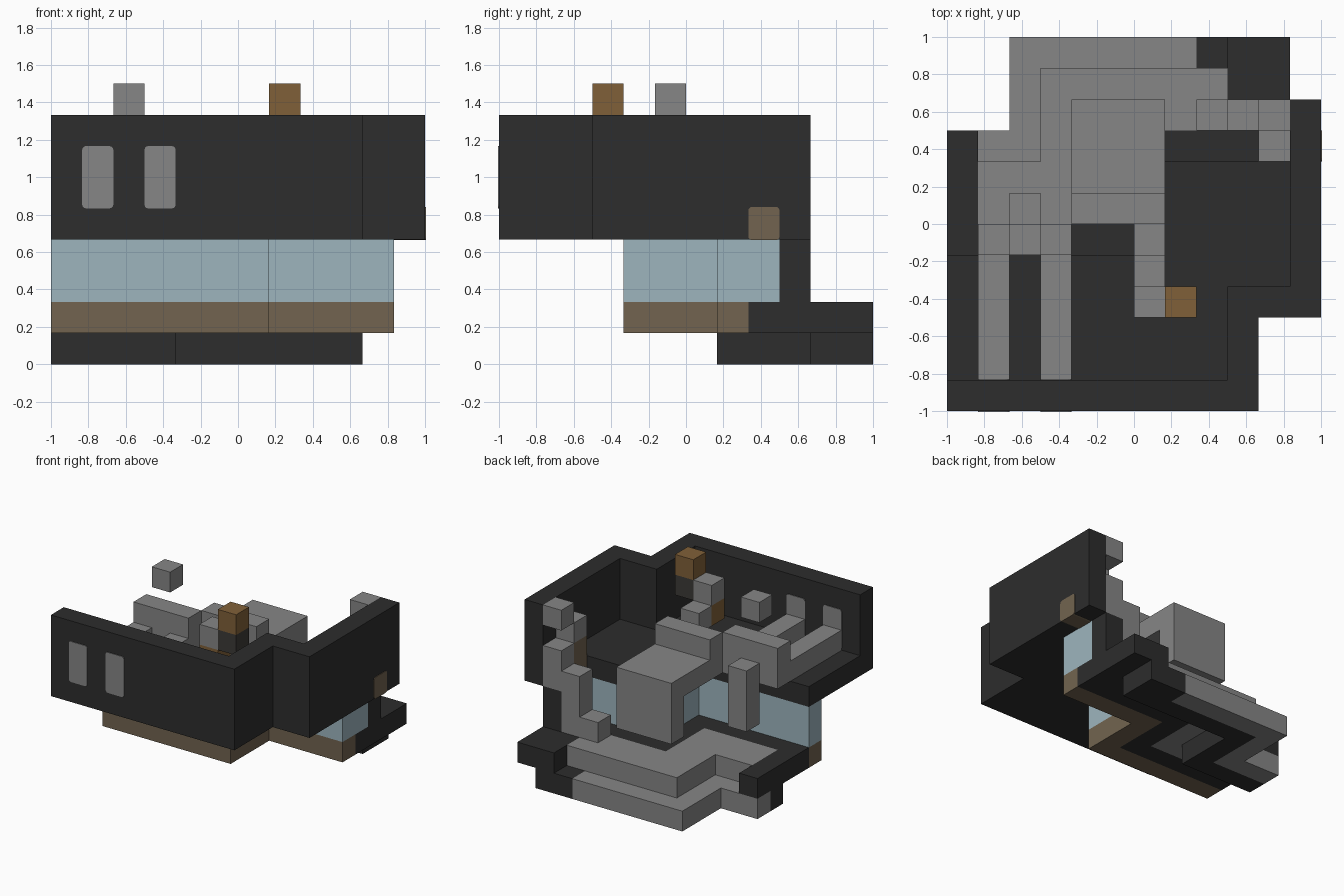
import bpy
import bmesh
from mathutils import Vector

cube = bpy.data.objects.get("Cube")
if cube:
    bpy.data.objects.remove(cube, do_unlink=True)

UNIT = 1 / 6  # one block of the model


def material(name, r, g, b):
    mat = bpy.data.materials.new(name)
    mat.use_nodes = True
    mat.diffuse_color = (r, g, b, 1)
    mat.node_tree.nodes["Principled BSDF"].inputs["Base Color"].default_value = (r, g, b, 1)
    return mat


DARK = material("dark_charcoal", .026, .026, .026)
GREY = material("mid_grey", .24, .24, .24)
GLASS = material("pale_blue", .34, .46, .515)
TAUPE = material("taupe", .168, .127, .08)
BROWN = material("warm_brown", .216, .117, .04)
SOOT = material("soft_black", .045, .042, .038)


def part(name, mat, *boxes, round_axis=None):
    """Join boxes, each (x range, y range, z range) in blocks, into one object."""
    bm = bmesh.new()
    for ranges in boxes:
        low = Vector([r[0] for r in ranges]) * UNIT
        high = Vector([r[1] for r in ranges]) * UNIT
        verts = bmesh.ops.create_cube(bm, size=1)["verts"]
        for v in verts:
            v.co = Vector([l + (c + .5) * (h - l) for c, l, h in zip(v.co, low, high)])
    if round_axis is not None:
        # round only the edges that run along the given axis
        edges = [e for e in bm.edges
                 if abs((e.verts[0].co - e.verts[1].co).normalized()[round_axis]) > .9]
        bmesh.ops.bevel(bm, geom=edges, offset=.02, segments=3, profile=.5, affect='EDGES')
    mesh = bpy.data.meshes.new(name)
    bm.to_mesh(mesh)
    bm.free()
    mesh.materials.append(mat)
    obj = bpy.data.objects.new(name, mesh)
    bpy.context.collection.objects.link(obj)
    return obj


# Bottom tier: grey outer step with a dark inner step
part("lower_step", GREY,
     ((-4, 2), (5, 6), (0, 1)),
     ((-4, -3), (2, 5), (0, 1)),
     ((-6, -4), (2, 3), (0, 1)))
part("lower_base", DARK,
     ((2, 4), (5, 6), (0, 1)),
     ((-3, 4), (4, 5), (0, 1)),
     ((-3, -2), (2, 4), (0, 1)),
     ((-6, -2), (1, 2), (0, 1)))

# Second tier: grey tread, dark floor, taupe sill
part("upper_step", GREY,
     ((-3, 3), (3, 5), (1, 2)),
     ((-3, -1), (0, 3), (1, 2)),
     ((-5, -3), (0, 2), (1, 2)))
part("inner_floor", DARK,
     ((-6, -5), (-1, 3), (1, 2)),
     ((-5, 0), (-1, 0), (1, 2)),
     ((-1, 0), (0, 3), (1, 2)),
     ((0, 3), (2, 3), (1, 2)),
     ((3, 5), (2, 4), (1, 2)),
     ((3, 5), (4, 6), (1, 2)))


def stepped_wall(name, mat, z):
    part(name, mat,
         ((-6, 1), (-2, -1), z),
         ((0, 1), (-1, 2), z),
         ((1, 5), (1, 2), z))


stepped_wall("sill", TAUPE, (1, 2))
stepped_wall("glass_band", GLASS, (2, 4))
part("glass_end", GLASS, ((4, 5), (2, 3), (2, 4)))
part("rear_post", DARK, ((4, 5), (3, 4), (2, 4)))

# Overhanging upper deck with its parapet
part("upper_deck", DARK,
     ((-6, 4), (-6, -3), (4, 5)),
     ((-6, 6), (-3, -1), (4, 5)),
     ((0, 6), (-1, 2), (4, 5)))
part("parapet", DARK,
     ((-6, 4), (-6, -5), (4, 8)),
     ((3, 4), (-5, -2), (4, 8)),
     ((4, 6), (-3, -2), (4, 8)),
     ((5, 6), (-2, 4), (4, 8)))

# Rounded openings with the beams that lead to them
for side, x in (("right", -5), ("left", -3)):
    part(side + "_window", GREY, ((x, x + 1), (-6.03, -4.97), (5, 7)), round_axis=1)
    part(side + "_beam", GREY, ((x, x + 1), (-4.97, -1), (5, 6)))
part("side_port", TAUPE, ((5, 6.03), (2, 3), (3.98, 5.05)), round_axis=0)
part("port_bracket", TAUPE, ((4, 5), (2, 3), (4, 6)))

# Central body with its crossbar and hanging post
part("body", GREY,
     ((-2, 1), (3, 4), (3, 5)),
     ((-2, 1), (1, 4), (5, 6)))
part("shoulder_block", GREY, ((-2, 1), (0, 1), (5, 7)))
part("crossbar", GREY, ((-5, -2), (-1, 0), (5, 7)))
part("hanging_post", GREY, ((-4, -3), (0, 1), (3, 6)))
part("floating_block", GREY, ((-4, -3), (-1, 0), (8, 9)))

# Arm climbing towards the front, with a handle
part("front_arm", GREY,
     ((0, 1), (-1, 0), (5, 6)),
     ((0, 1), (-2, -1), (6, 7)),
     ((0, 1), (-3, -2), (7, 8)))
part("arm_handle", BROWN, ((0, 1), (-3, -2), (6, 7)))
part("handle_neck", SOOT, ((1, 2), (-3, -2), (7, 8)))
part("handle_tip", BROWN, ((1, 2), (-3, -2), (8, 9)))

# Staircase arm at the rear corner
part("rear_arm", GREY,
     ((2, 3), (3, 4), (2, 3)),
     ((3, 4), (3, 4), (2, 5)),
     ((4, 5), (3, 4), (4, 6)),
     ((4, 5), (2, 3), (6, 7)),
     ((4, 5), (3, 4), (7, 8)))
